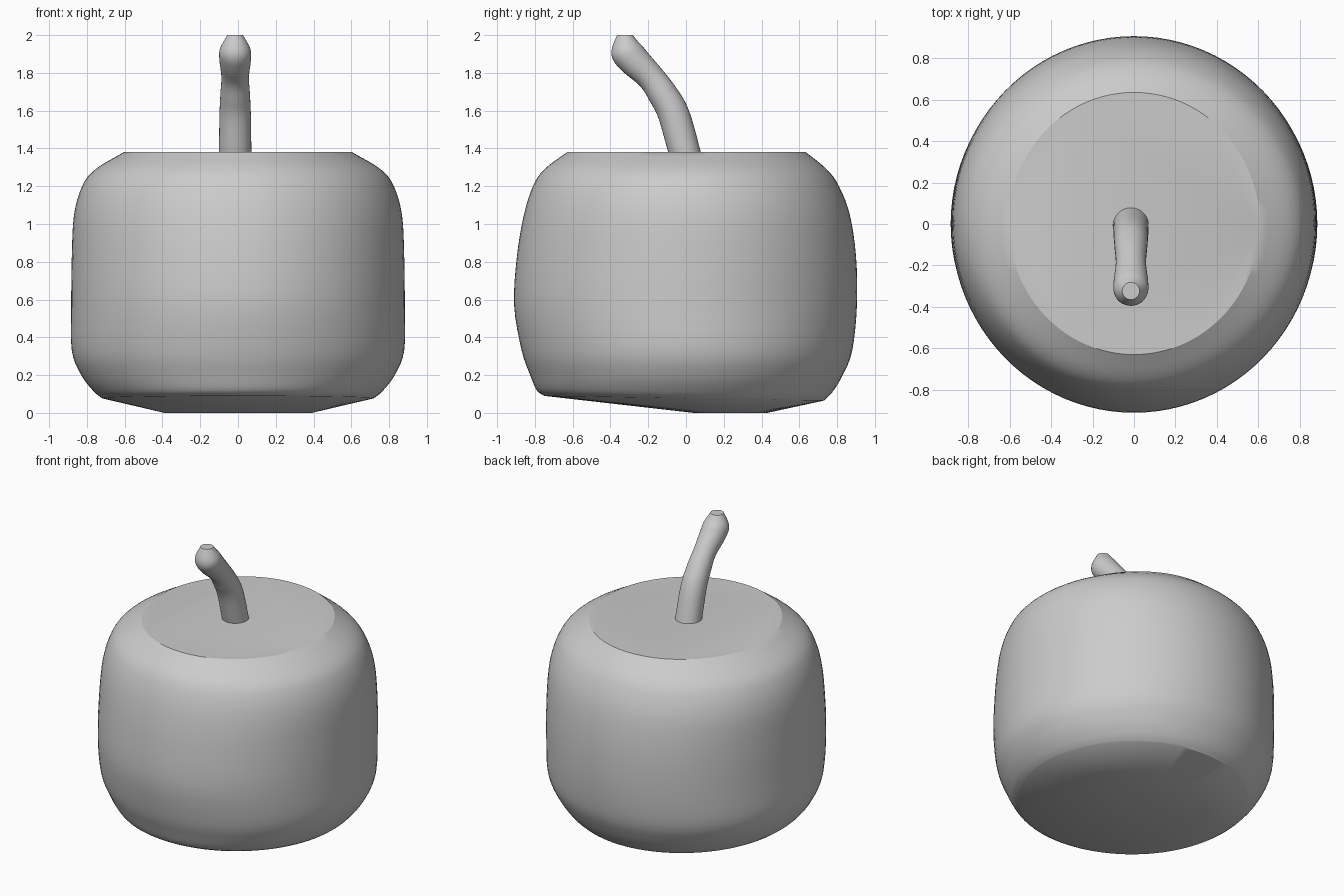
import bpy
import bmesh
from math import cos, sin, pi
from mathutils import Vector

old = bpy.data.objects.get("Cube")
if old:
    bpy.data.objects.remove(old, do_unlink=True)

grey = bpy.data.materials.new("plain_grey")
grey.use_nodes = True
colour = (0.6, 0.6, 0.6, 1)
grey.diffuse_color = colour
grey.node_tree.nodes["Principled BSDF"].inputs["Base Color"].default_value = colour


def smooth_rows(rows, steps):
    """Catmull-Rom interpolation through rows of section values."""
    pts = [Vector(r) for r in rows]
    pts = [2 * pts[0] - pts[1]] + pts + [2 * pts[-1] - pts[-2]]
    out = []
    for a, b, c, d in zip(pts, pts[1:], pts[2:], pts[3:]):
        for i in range(steps):
            t = i / steps
            out.append(b + ((c - a) * t + (2 * a - 5 * b + 4 * c - d) * t * t
                            + (3 * b - a - 3 * c + d) * t ** 3) / 2)
    return out + [pts[-2]]


def loft(name, rings):
    """Skin closed rings of points and cap both ends."""
    bm = bmesh.new()
    loops = [[bm.verts.new(p) for p in ring] for ring in rings]
    n = len(loops[0])
    for low, high in zip(loops, loops[1:]):
        for i in range(n):
            j = (i + 1) % n
            bm.faces.new((low[i], low[j], high[j], high[i]))
    bm.faces.new(loops[0][::-1])
    bm.faces.new(loops[-1])
    bmesh.ops.recalc_face_normals(bm, faces=bm.faces)
    mesh = bpy.data.meshes.new(name)
    bm.to_mesh(mesh)
    bm.free()
    mesh.materials.append(grey)
    obj = bpy.data.objects.new(name, mesh)
    bpy.context.collection.objects.link(obj)
    bpy.ops.object.select_all(action='DESELECT')
    obj.select_set(True)
    bpy.context.view_layer.objects.active = obj
    bpy.ops.object.shade_smooth_by_angle(angle=pi / 6)
    return obj


def body_ring(half_x, front, back, z_front, z_back, sides=96):
    mid, half_y = (front + back) / 2, (back - front) / 2
    ring = []
    for i in range(sides):
        a = 2 * pi * i / sides
        t = (1 + sin(a)) / 2
        ring.append((half_x * cos(a), mid + half_y * sin(a),
                     z_front + (z_back - z_front) * t))
    return ring


# Body: half width, front y, back y, front height, back height
wall = [
    (0.72, -0.75, 0.73, 0.09, 0.065),
    (0.765, -0.79, 0.775, 0.12, 0.11),
    (0.83, -0.825, 0.83, 0.2, 0.2),
    (0.88, -0.87, 0.88, 0.33, 0.33),
    (0.883, -0.91, 0.905, 0.57, 0.57),
    (0.88, -0.895, 0.9, 0.83, 0.83),
    (0.868, -0.858, 0.867, 1.05, 1.05),
    (0.825, -0.81, 0.81, 1.2, 1.2),
    (0.755, -0.75, 0.745, 1.29, 1.29),
    (0.605, -0.63, 0.635, 1.38, 1.38),
]
base = (0.39, 0.04, 0.43, 0, 0)
loft("body", [body_ring(*base)] + [body_ring(*r) for r in smooth_rows(wall, 4)])

# Stem: centre y, centre z, radius, lean of the section in radians
stem = [
    (-0.005, 1.37, 0.086, 0.0),
    (-0.065, 1.58, 0.083, 0.3),
    (-0.125, 1.69, 0.078, 0.55),
    (-0.19, 1.78, 0.073, 0.75),
    (-0.275, 1.865, 0.083, 0.75),
    (-0.32, 1.925, 0.081, 0.4),
    (-0.323, 2.0, 0.042, 0.0),
]
stem_rings = []
for y, z, r, lean in smooth_rows(stem, 5):
    stem_rings.append([(-0.015 + r * cos(a), y + r * sin(a) * cos(lean),
                        z + r * sin(a) * sin(lean))
                       for a in [2 * pi * i / 32 for i in range(32)]])
loft("stem", stem_rings)
